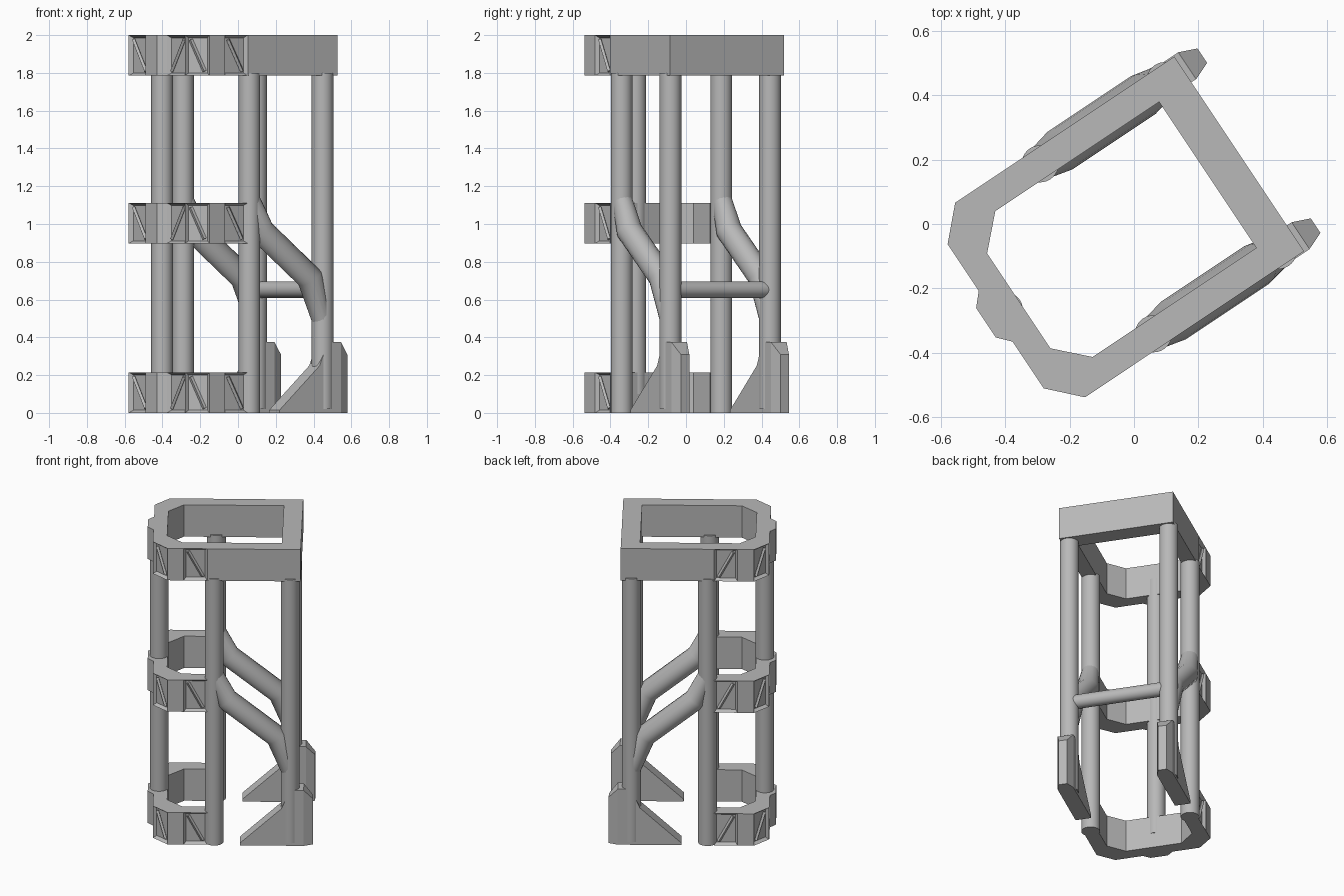
import bpy, bmesh, math
from mathutils import Vector, Matrix

cube = bpy.data.objects.get("Cube")
if cube:
    bpy.data.objects.remove(cube, do_unlink=True)

grey = bpy.data.materials.new("plain grey")
grey.use_nodes = True
grey.diffuse_color = (0.48, 0.48, 0.48, 1)
grey.node_tree.nodes["Principled BSDF"].inputs["Base Color"].default_value = grey.diffuse_color

# The whole frame is built along its own axes, then turned about z
TURN = Matrix.Rotation(math.radians(33.7), 4, 'Z')
RING_H = 0.215


def finish(obj, smooth=False):
    obj.data.transform(TURN)
    obj.data.materials.clear()
    obj.data.materials.append(grey)
    if smooth:
        bpy.ops.object.select_all(action='DESELECT')
        obj.select_set(True)
        bpy.context.view_layer.objects.active = obj
        bpy.ops.object.shade_smooth_by_angle(angle=math.radians(40))


def from_bmesh(name, bm, smooth=False):
    bmesh.ops.recalc_face_normals(bm, faces=bm.faces)
    mesh = bpy.data.meshes.new(name)
    bm.to_mesh(mesh)
    bm.free()
    obj = bpy.data.objects.new(name, mesh)
    bpy.context.collection.objects.link(obj)
    finish(obj, smooth)


def prism(bm, lower, upper):
    """Closed solid between two matching loops; returns the side faces."""
    a = [bm.verts.new(p) for p in lower]
    b = [bm.verts.new(p) for p in upper]
    n = len(a)
    bm.faces.new(a[::-1])
    bm.faces.new(b)
    return [bm.faces.new((a[i], a[(i + 1) % n], b[(i + 1) % n], b[i])) for i in range(n)]


def rod(bm, p, q, radius, sides):
    p, q = Vector(p), Vector(q)
    turn = (q - p).to_track_quat('Z', 'Y').to_matrix().to_4x4()
    bmesh.ops.create_cone(bm, cap_ends=True, segments=sides, radius1=radius, radius2=radius,
                          depth=(q - p).length, matrix=Matrix.Translation((p + q) / 2) @ turn)


def tube(name, p, q, radius):
    bm = bmesh.new()
    rod(bm, p, q, radius, 32)
    from_bmesh(name, bm, True)


def mirrored(half):
    return half + [(u, -v) for u, v in reversed(half)]


# Collars: open octagonal bands with recessed panels
outer_half = [(-0.18, -0.363), (-0.325, -0.363), (-0.425, -0.363),
              (-0.516, -0.269), (-0.516, -0.095), (-0.552, -0.055)]
inner_half = [(-0.43, 0.177), (-0.336, 0.272), (-0.18, 0.272)]
outline = mirrored(outer_half) + mirrored(inner_half[::-1])
PANELS = {0: True, 2: True, 3: False}   # wall number: brace rises toward the front end


def collar(name, z):
    bm = bmesh.new()
    walls = prism(bm, [(u, v, z) for u, v in outline], [(u, v, z + RING_H) for u, v in outline])
    bmesh.ops.recalc_face_normals(bm, faces=bm.faces)
    last = 2 * len(outer_half) - 2
    picked = [walls[i] for k in PANELS for i in (k, last - k)]
    bmesh.ops.inset_individual(bm, faces=picked, thickness=0.02, depth=-0.02)
    from_bmesh(name, bm)
    # diagonal braces across the panels
    bm = bmesh.new()
    for k, rises in PANELS.items():
        for side in (1, -1):
            a, b = (Vector((u, v * side, 0)) for u, v in outer_half[k:k + 2])
            along = (b - a).normalized()
            inward = Vector((along.y, -along.x, 0)) * side
            a += along * 0.028 + inward * 0.013
            b += -along * 0.028 + inward * 0.013
            low, high = (a, b) if rises else (b, a)
            up = Vector((0, 0, 1))
            rod(bm, low + up * (z + 0.024), high + up * (z + RING_H - 0.024), 0.011, 4)
    from_bmesh(name + "_braces", bm)


for name, z in (("bottom_collar", 0), ("middle_collar", 0.897), ("top_collar", 2 - RING_H)):
    collar(name, z)

# Square back half that closes the top collar
back = mirrored([(-0.18, -0.363), (0.392, -0.363)]) + mirrored([(-0.18, 0.272), (0.275, 0.272)])
bm = bmesh.new()
prism(bm, [(u, v, 2 - RING_H) for u, v in back], [(u, v, 2) for u, v in back])
from_bmesh("top_back_frame", bm)

# Columns, braces and feet
tube("front_column", (-0.483, 0, 0.1), (-0.483, 0, 1.9), 0.0575)
tube("cross_bar", (0.327, -0.316, 0.652), (0.327, 0.316, 0.652), 0.044)

foot_profile = [(0.02, 0), (0.02, 0.015), (0.275, 0.25), (0.327, 0.375), (0.41, 0.375), (0.41, 0)]
heel_profile = [(0.41, 0, 0.05), (0.41, 0.375, 0.05), (0.466, 0.31, 0.027), (0.466, 0, 0.027)]
brace_path = [(-0.139, 1.14, 0.75), (-0.065, 0.965, 1), (0.245, 0.715, 1), (0.32, 0.5, 0.78)]

for label, v in (("right", -0.317), ("left", 0.317)):
    tube(label + "_middle_column", (-0.139, v, 0), (-0.139, v, 1.8), 0.0575)
    tube(label + "_back_column", (0.327, v, 0.02), (0.327, v, 1.8), 0.0575)

    # bent brace from the middle column down to the back column
    curve = bpy.data.curves.new(label + "_bent_brace", 'CURVE')
    curve.dimensions = '3D'
    curve.bevel_depth = 0.07
    curve.bevel_resolution = 6
    curve.use_fill_caps = True
    spline = curve.splines.new('POLY')
    spline.points.add(len(brace_path) - 1)
    for point, (u, z, size) in zip(spline.points, brace_path):
        point.co = (u, v, z, 1)
        point.radius = size
    obj = bpy.data.objects.new(label + "_bent_brace", curve)
    bpy.context.collection.objects.link(obj)
    bpy.ops.object.select_all(action='DESELECT')
    obj.select_set(True)
    bpy.context.view_layer.objects.active = obj
    bpy.ops.object.convert(target='MESH')
    finish(bpy.context.view_layer.objects.active, True)

    # wedge foot with a tapered heel
    bm = bmesh.new()
    prism(bm, [(u, v - 0.05, z) for u, z in foot_profile], [(u, v + 0.05, z) for u, z in foot_profile])
    prism(bm, [(u, v - w, z) for u, z, w in heel_profile], [(u, v + w, z) for u, z, w in heel_profile])
    from_bmesh(label + "_foot", bm)
